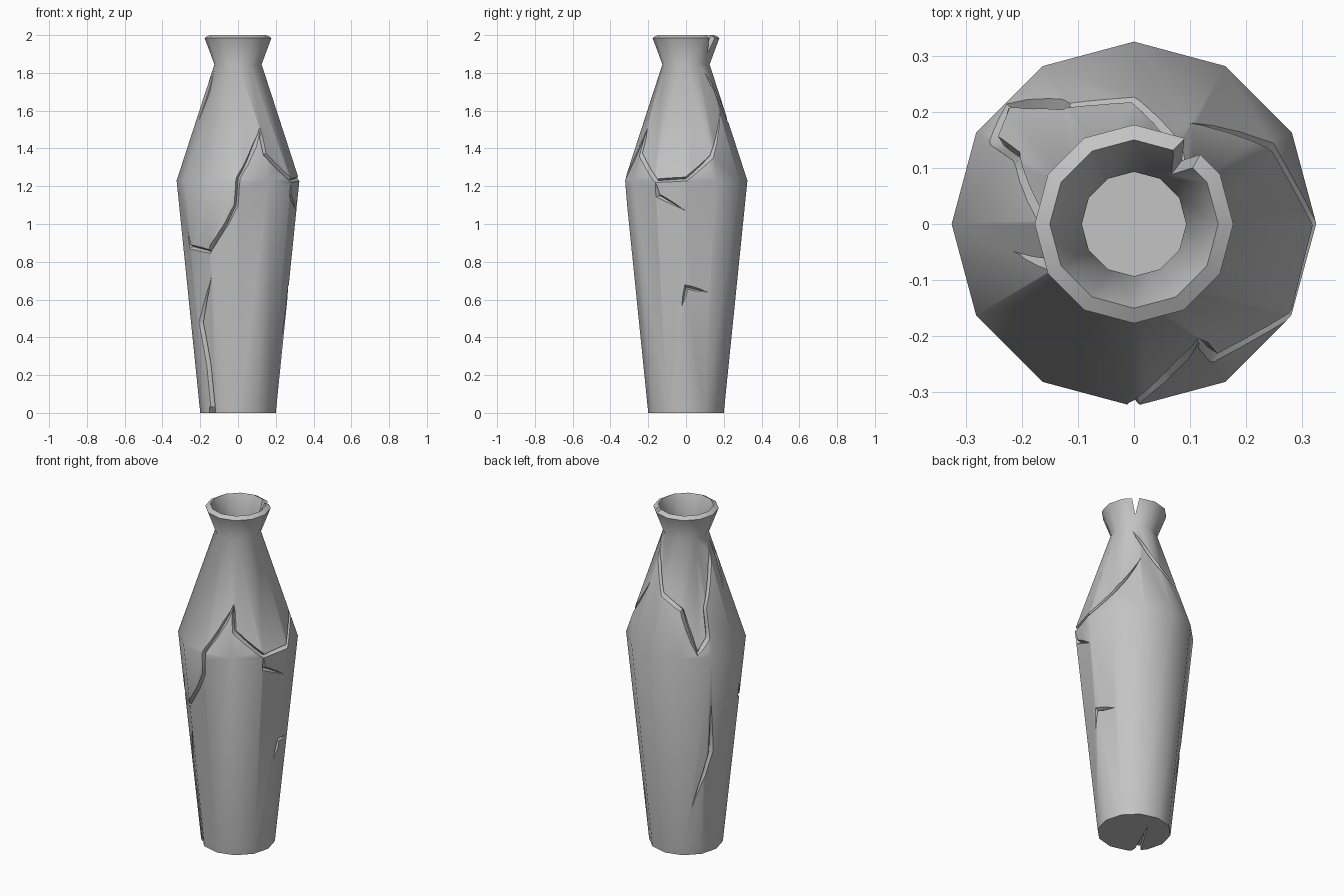
import bpy, bmesh, math
from mathutils import Vector

if "Cube" in bpy.data.objects:
    bpy.data.objects.remove(bpy.data.objects["Cube"])

SIDES = 12
OUTER = [(0.20, 0.0), (0.325, 1.23), (0.125, 1.845), (0.177, 1.985)]
INNER = [(0.15, 2.0), (0.093, 1.845), (0.293, 1.23), (0.172, 0.06)]

clay = bpy.data.materials.new("grey_clay")
clay.use_nodes = True
clay.diffuse_color = (0.55, 0.55, 0.55, 1)
clay.node_tree.nodes["Principled BSDF"].inputs["Base Color"].default_value = (0.55, 0.55, 0.55, 1)


def loft(name, rings):
    """Closed solid through a list of equal-length point rings, capped at both ends."""
    bm = bmesh.new()
    loops = [[bm.verts.new(p) for p in ring] for ring in rings]
    n = len(loops[0])
    for a, b in zip(loops, loops[1:]):
        for i in range(n):
            j = (i + 1) % n
            bm.faces.new((a[i], a[j], b[j], b[i]))
    bm.faces.new(loops[0])
    bm.faces.new(loops[-1])
    bmesh.ops.recalc_face_normals(bm, faces=bm.faces)
    mesh = bpy.data.meshes.new(name)
    bm.to_mesh(mesh)
    bm.free()
    obj = bpy.data.objects.new(name, mesh)
    bpy.context.collection.objects.link(obj)
    mesh.materials.append(clay)
    return obj


def radial(angle):
    return Vector((math.cos(angle), math.sin(angle), 0))


def on_surface(degrees, z):
    """Point on the faceted outer wall at an azimuth and height."""
    for (r0, z0), (r1, z1) in zip(OUTER, OUTER[1:]):
        if z <= z1:
            break
    r = r0 + (r1 - r0) * (z - z0) / (z1 - z0)
    half = math.pi / SIDES
    a = math.radians(degrees)
    r *= math.cos(half) / math.cos(a % (2 * half) - half)
    return radial(a) * r + Vector((0, 0, z))


def crack_cutter(path, width, open_end=False, depth=0.022, steps=3, out=0.01):
    """V-shaped groove cutter following (azimuth, height) points on the wall."""
    fine = []
    for (a0, z0), (a1, z1) in zip(path, path[1:]):
        for k in range(steps):
            t = k / steps
            fine.append((a0 + (a1 - a0) * t, z0 + (z1 - z0) * t))
    fine.append(path[-1])
    pts = [on_surface(*p) for p in fine]
    rings = []
    last = len(pts) - 1
    for i, p in enumerate(pts):
        normal = radial(math.radians(fine[i][0]))
        before = (p - pts[max(i - 1, 0)]).normalized()
        after = (pts[min(i + 1, last)] - p).normalized()
        side = normal.cross(before + after).normalized()
        ends = i if open_end else min(i, last - i)
        taper = min(1, 0.05 + ends / steps)
        d = depth * taper
        w = width * taper * (d + out) / d if taper > 0.1 else width * 0.1
        rings.append([p + normal * out + side * w,
                      p + normal * out - side * w,
                      p - normal * d])
    return loft("crack_cutter", rings)


# Hollow faceted vase body
body = loft("vase_body", [
    [radial(2 * math.pi * i / SIDES) * r + Vector((0, 0, z)) for i in range(SIDES)]
    for r, z in OUTER + INNER])

# Surface cracks
cutters = [
    # long crack over the front and round the shoulder
    crack_cutter([(205, 0.96), (208, 0.88), (238, 0.855), (258, 1.0), (268, 1.1),
                  (270, 1.24), (299, 1.5), (301, 1.37), (331, 1.23), (360, 1.24),
                  (389, 1.36), (421, 1.6)], 0.011),
    # branch below the shoulder
    crack_cutter([(330, 1.225), (332, 1.15), (360, 1.07)], 0.012),
    # crack round the back
    crack_cutter([(47, 1.8), (69, 1.69), (90, 1.55), (120, 1.48), (137, 1.25),
                  (149, 1.33), (150, 1.48), (173, 1.69), (188, 1.8)], 0.011),
    # short neck crack
    crack_cutter([(193, 1.53), (205, 1.7), (198, 1.81)], 0.011),
    # lower back crack
    crack_cutter([(152, 0.96), (157, 0.63), (133, 0.29)], 0.016),
    # lower front crack running off the foot
    crack_cutter([(239, 0.72), (217, 0.48), (225, 0.25), (228, -0.02)], 0.016, True),
    # small chip on the side
    crack_cutter([(27, 0.64), (0, 0.665), (-5, 0.56)], 0.014),
]

# V notch through the rim
out_dir = radial(math.radians(53))
across = Vector((-out_dir.y, out_dir.x, 0))
cutters.append(loft("rim_notch_cutter", [
    [out_dir * r + across * 0.028 + Vector((0, 0, 2.02)),
     out_dir * r - across * 0.028 + Vector((0, 0, 2.02)),
     out_dir * r + Vector((0, 0, 1.9))] for r in (0.06, 0.25)]))

# Narrow wedge in the underside
foot = radial(math.radians(228))
across = Vector((-foot.y, foot.x, 0))
tip = Vector((-0.02, 0.09, 0))
cutters.append(loft("foot_notch_cutter", [
    [tip + Vector((0, 0, z)), foot * 0.24 + across * 0.021 + Vector((0, 0, z)),
     foot * 0.24 - across * 0.021 + Vector((0, 0, z))] for z in (-0.02, 0.03)]))

# Cut everything out of the body
bpy.ops.object.select_all(action='DESELECT')
body.select_set(True)
bpy.context.view_layer.objects.active = body
for cutter in cutters:
    cutter.hide_render = True
    mod = body.modifiers.new("cut", 'BOOLEAN')
    mod.operation = 'DIFFERENCE'
    mod.solver = 'EXACT'
    mod.use_self = True
    mod.object = cutter
    bpy.ops.object.modifier_apply(modifier=mod.name)
    bpy.data.objects.remove(cutter)

bpy.ops.object.shade_smooth_by_angle(angle=math.radians(40))
